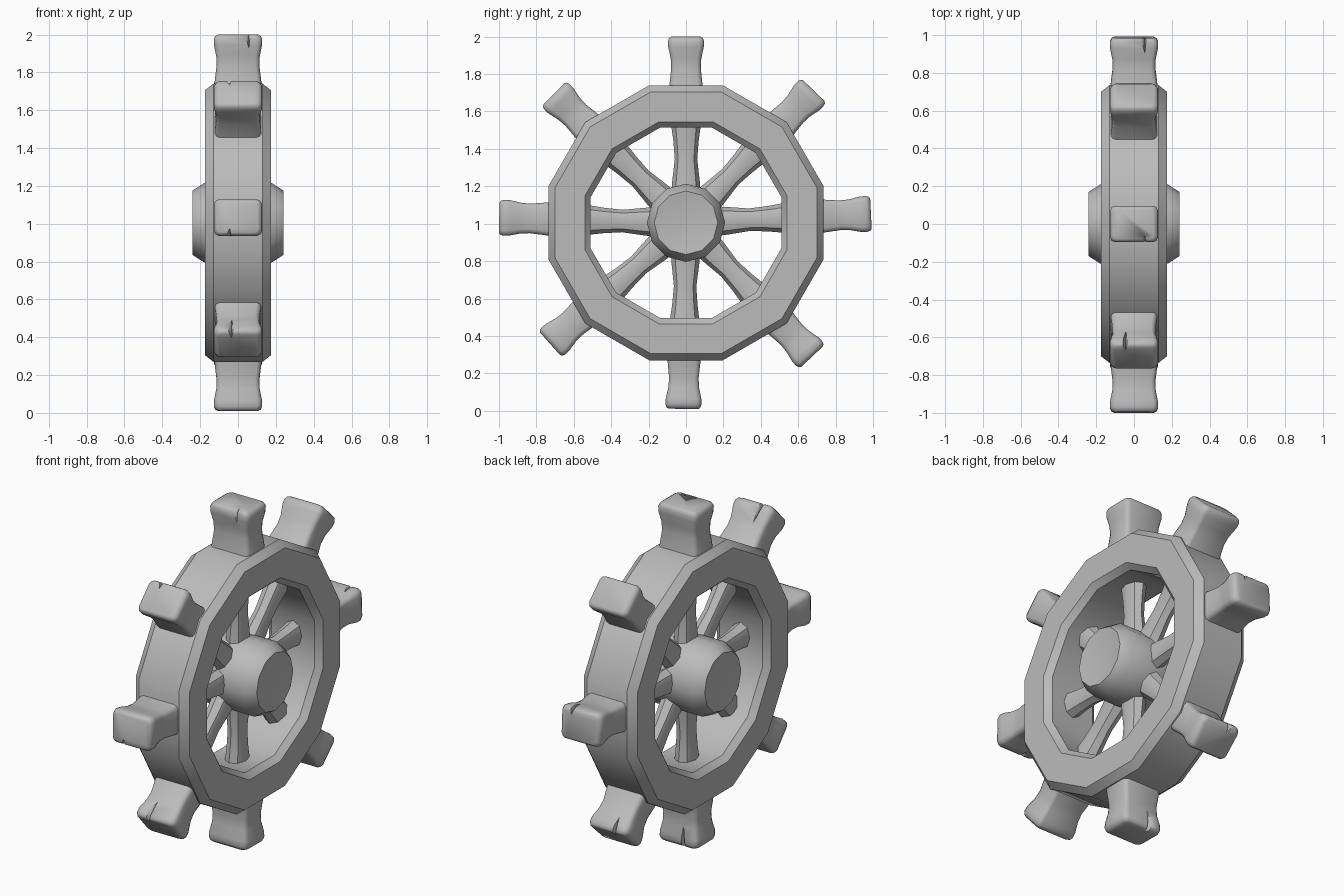
import bpy, bmesh, math
from mathutils import Matrix, Vector

old = bpy.data.objects.get("Cube")
if old:
    bpy.data.objects.remove(old, do_unlink=True)

CENTER = Vector((0, 0, 1.005))

grey = bpy.data.materials.new("plain grey")
grey.use_nodes = True
GREY = (0.5, 0.5, 0.5, 1)
grey.diffuse_color = GREY
grey.node_tree.nodes["Principled BSDF"].inputs["Base Color"].default_value = GREY


def make(name, bm, angle=35):
    bmesh.ops.recalc_face_normals(bm, faces=bm.faces)
    mesh = bpy.data.meshes.new(name)
    bm.to_mesh(mesh)
    bm.free()
    mesh.materials.append(grey)
    ob = bpy.data.objects.new(name, mesh)
    bpy.context.collection.objects.link(ob)
    bpy.ops.object.select_all(action='DESELECT')
    ob.select_set(True)
    bpy.context.view_layer.objects.active = ob
    bpy.ops.object.shade_smooth_by_angle(angle=math.radians(angle))
    return ob


def skin(bm, loops, closed=False):
    """Bridge vertex loops of equal length with quads."""
    n = len(loops[0])
    pairs = list(zip(loops, loops[1:]))
    if closed:
        pairs.append((loops[-1], loops[0]))
    for a, b in pairs:
        for i in range(n):
            j = (i + 1) % n
            bm.faces.new((a[i], a[j], b[j], b[i]))


def lathe(name, profile, offset, closed):
    """Turn (x, radius) points about the wheel axis in 12 sides."""
    bm = bmesh.new()
    loops = []
    for x, r in profile:
        loops.append([bm.verts.new(CENTER + Vector((x, r * math.cos(a), r * math.sin(a))))
                      for a in (offset + k * math.pi / 6 for k in range(12))])
    skin(bm, loops, closed)
    if not closed:
        for loop, x in ((loops[0], -0.215), (loops[-1], 0.215)):
            mid = bm.verts.new(CENTER + Vector((x, 0, 0)))
            for i in range(12):
                bm.faces.new((loop[i], loop[(i + 1) % 12], mid))
    return make(name, bm)


def frame(deg):
    """Local x = wheel axis, y = tangent, z = outward along the spoke."""
    return Matrix.Translation(CENTER) @ Matrix.Rotation(math.radians(deg - 90), 4, 'X')


def loft(name, stations, section, deg, scale):
    """Loft a unit section through (radius, tangent half, axial half) stations."""
    bm = bmesh.new()
    loops = [[bm.verts.new((hx * u, ht * v, r * scale)) for u, v in section]
             for r, ht, hx in stations]
    skin(bm, loops)
    bm.faces.new(loops[0])
    bm.faces.new(loops[-1])
    bm.transform(frame(deg))
    return make(name, bm, 40)


# Rim with bevelled edges
ap = 1 / math.cos(math.pi / 12)
half = [(0.13, 0.735), (0.175, 0.70), (0.175, 0.54), (0.14, 0.51)]
rim = half + [(-x, r) for x, r in reversed(half)]
lathe("rim", [(x, r * ap) for x, r in rim], math.pi / 12, True)

# Hub with shallow dished caps
lathe("hub", [(-0.24, 0.17), (-0.18, 0.209), (0.18, 0.209), (0.24, 0.17)], 0, False)

# Waisted spokes and handles
round8 = [(math.cos(k * math.pi / 4), math.sin(k * math.pi / 4)) for k in range(8)]
box = [(1, 0.72), (0.93, 0.92), (0.8, 1), (-0.8, 1), (-0.93, 0.92), (-1, 0.72),
       (-1, -0.72), (-0.93, -0.92), (-0.8, -1), (0.8, -1), (0.93, -0.92), (1, -0.72)]
spoke = [(0.12, 0.082, 0.062), (0.22, 0.074, 0.056), (0.34, 0.06, 0.048),
         (0.44, 0.068, 0.052), (0.55, 0.083, 0.062)]
handle = [(0.70, 0.093, 0.127), (0.76, 0.086, 0.122), (0.83, 0.079, 0.113),
          (0.88, 0.082, 0.115), (0.94, 0.095, 0.127), (0.97, 0.096, 0.128),
          (0.987, 0.091, 0.12), (0.995, 0.08, 0.105)]


def crack(ob, deg, scale, side, x, length):
    """Cut a thin wedge into a handle, running inward from its tip."""
    bm = bmesh.new()
    tip = 1.01 * scale
    pts = [(x - 0.02, 0.11, tip), (x + 0.018, 0.11, tip), (x + 0.005, 0.05, tip),
           (x + 0.01, 0.11, tip - length)]
    v = [bm.verts.new((px, side * py, pz)) for px, py, pz in pts]
    for f in ((0, 1, 2), (0, 1, 3), (1, 2, 3), (2, 0, 3)):
        bm.faces.new([v[i] for i in f])
    bm.transform(frame(deg))
    cutter = make("crack_cutter", bm)
    cutter.hide_render = True
    mod = ob.modifiers.new("crack", 'BOOLEAN')
    mod.operation = 'DIFFERENCE'
    mod.solver = 'EXACT'
    mod.object = cutter
    bpy.context.view_layer.objects.active = ob
    bpy.ops.object.modifier_apply(modifier="crack")
    bpy.data.objects.remove(cutter, do_unlink=True)


# Angle, reach, crack side (0 = none), crack position along the axis, crack length
layout = [(2.8, 0.995, -1, 0.05, 0.15), (46, 0.988, 0, 0, 0), (90, 1.0, -1, 0.05, 0.13),
          (135.7, 0.992, 1, -0.05, 0.24), (178.4, 1.004, -1, -0.05, 0.12),
          (221.7, 0.978, 1, -0.04, 0.22), (269.2, 1.0, -1, -0.04, 0.26),
          (313.3, 0.988, -1, -0.05, 0.16)]
for i, (deg, scale, side, x, length) in enumerate(layout, 1):
    loft(f"spoke_{i}", spoke, round8, deg, 1)
    grip = loft(f"handle_{i}", handle, box, deg, scale)
    if side:
        crack(grip, deg, scale, side, x, length)
